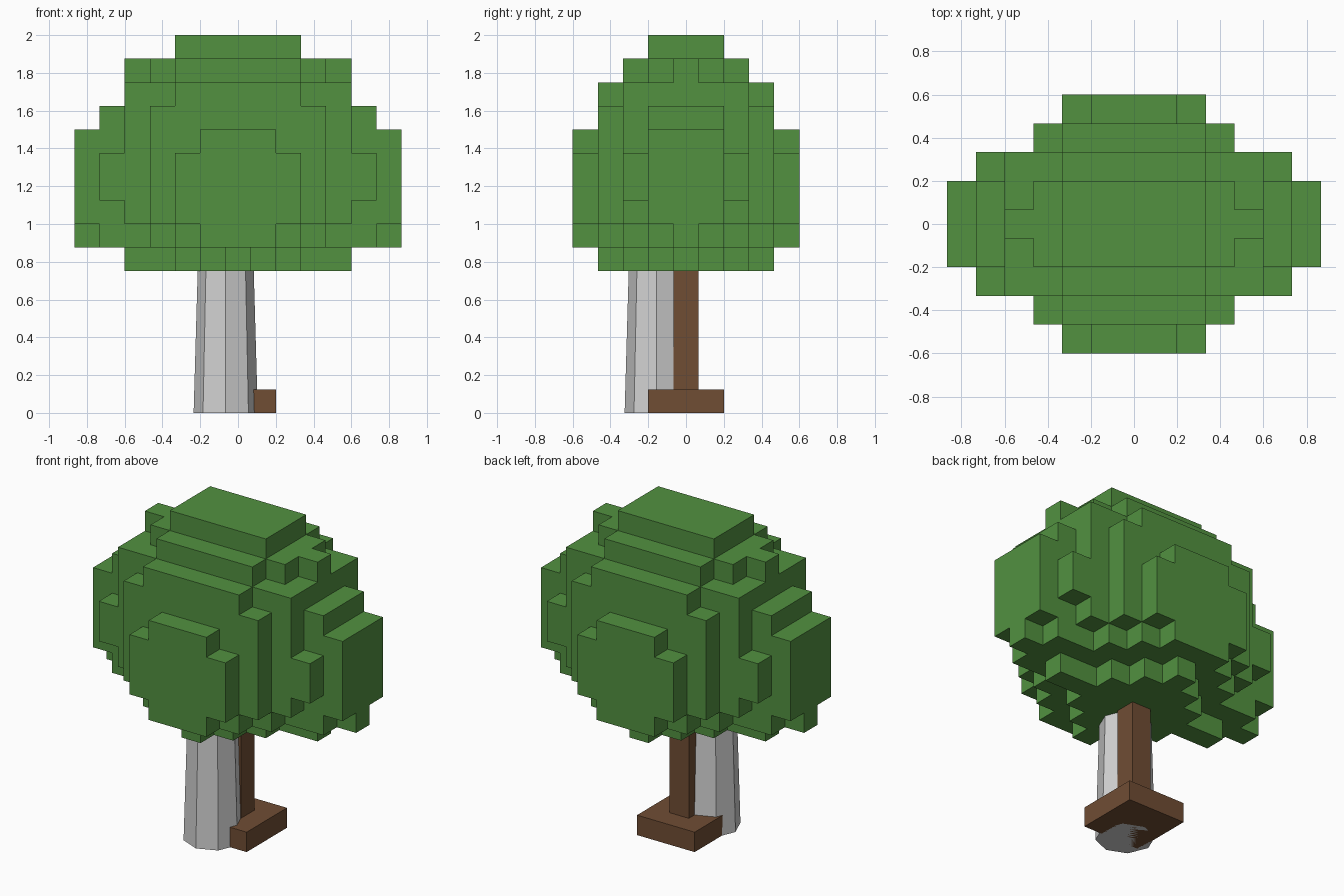
import bpy
import bmesh
from math import pi
from mathutils import Matrix, Vector

if "Cube" in bpy.data.objects:
    bpy.data.objects.remove(bpy.data.objects["Cube"], do_unlink=True)

CELL = Vector((0.1333, 0.1333, 0.125))
CROWN_BASE = 0.75


def make_material(name, rgb):
    mat = bpy.data.materials.new(name)
    mat.use_nodes = True
    color = (*rgb, 1.0)
    mat.diffuse_color = color
    mat.node_tree.nodes["Principled BSDF"].inputs["Base Color"].default_value = color
    return mat


leaf_green = make_material("leaf green", (0.084, 0.283, 0.051))
bark_brown = make_material("bark brown", (0.162, 0.074, 0.034))
pale_grey = make_material("pale grey", (0.64, 0.64, 0.64))


def finish(bm, name, mat):
    bmesh.ops.recalc_face_normals(bm, faces=bm.faces)
    mesh = bpy.data.meshes.new(name)
    bm.to_mesh(mesh)
    bm.free()
    mesh.materials.append(mat)
    obj = bpy.data.objects.new(name, mesh)
    bpy.context.collection.objects.link(obj)
    return obj


def box(name, half_width, bottom, top, mat):
    bm = bmesh.new()
    size = Matrix.Diagonal((2 * half_width, 2 * half_width, top - bottom, 1))
    place = Matrix.Translation((0, 0, (bottom + top) / 2))
    bmesh.ops.create_cube(bm, size=1, matrix=place @ size)
    return finish(bm, name, mat)


# Crown: per layer, the half width in cells of each row outward from the middle
LAYERS = [
    (4, 2, 1, 0),
    (6, 5, 3, 2, 1),
    (6, 6, 4, 3, 2),
    (6, 6, 5, 3, 2),
    (6, 6, 5, 3, 2),
    (6, 6, 4, 3, 1),
    (5, 5, 4, 3),
    (4, 4, 4, 2),
    (4, 3, 2),
    (2, 2),
]


def crown():
    cells = {(x, sign * row, z)
             for z, rows in enumerate(LAYERS)
             for row, half in enumerate(rows)
             for sign in (-1, 1)
             for x in range(-half, half + 1)}
    bm = bmesh.new()
    for cell in cells:
        center = Vector(cell) * CELL + Vector((0, 0, CROWN_BASE + CELL.z / 2))
        for axis in range(3):
            for sign in (-1, 1):
                neighbour = list(cell)
                neighbour[axis] += sign
                if tuple(neighbour) in cells:
                    continue
                # Only the outer skin of the blocks is kept
                corners = []
                for a, b in ((-1, -1), (1, -1), (1, 1), (-1, 1)):
                    d = Vector((0, 0, 0))
                    d[axis] = sign
                    d[(axis + 1) % 3] = a * sign
                    d[(axis + 2) % 3] = b
                    corners.append(bm.verts.new(center + d * CELL / 2))
                bm.faces.new(corners)
    bmesh.ops.remove_doubles(bm, verts=bm.verts, dist=0.001)
    return finish(bm, "leaf_crown", leaf_green)


crown()

# Square trunk on its foot
box("trunk_foot", CELL.x * 1.5, 0, 0.125, bark_brown)
box("trunk_post", CELL.x / 2, 0.125, 0.78, bark_brown)

# Tapered eight-sided column beside the trunk
bm = bmesh.new()
bmesh.ops.create_cone(
    bm, cap_ends=True, segments=8, radius1=0.17, radius2=0.147, depth=0.8,
    matrix=Matrix.Translation((-0.065, -0.155, 0.4)) @ Matrix.Rotation(pi / 2, 4, "Z"))
finish(bm, "pale_column", pale_grey)
